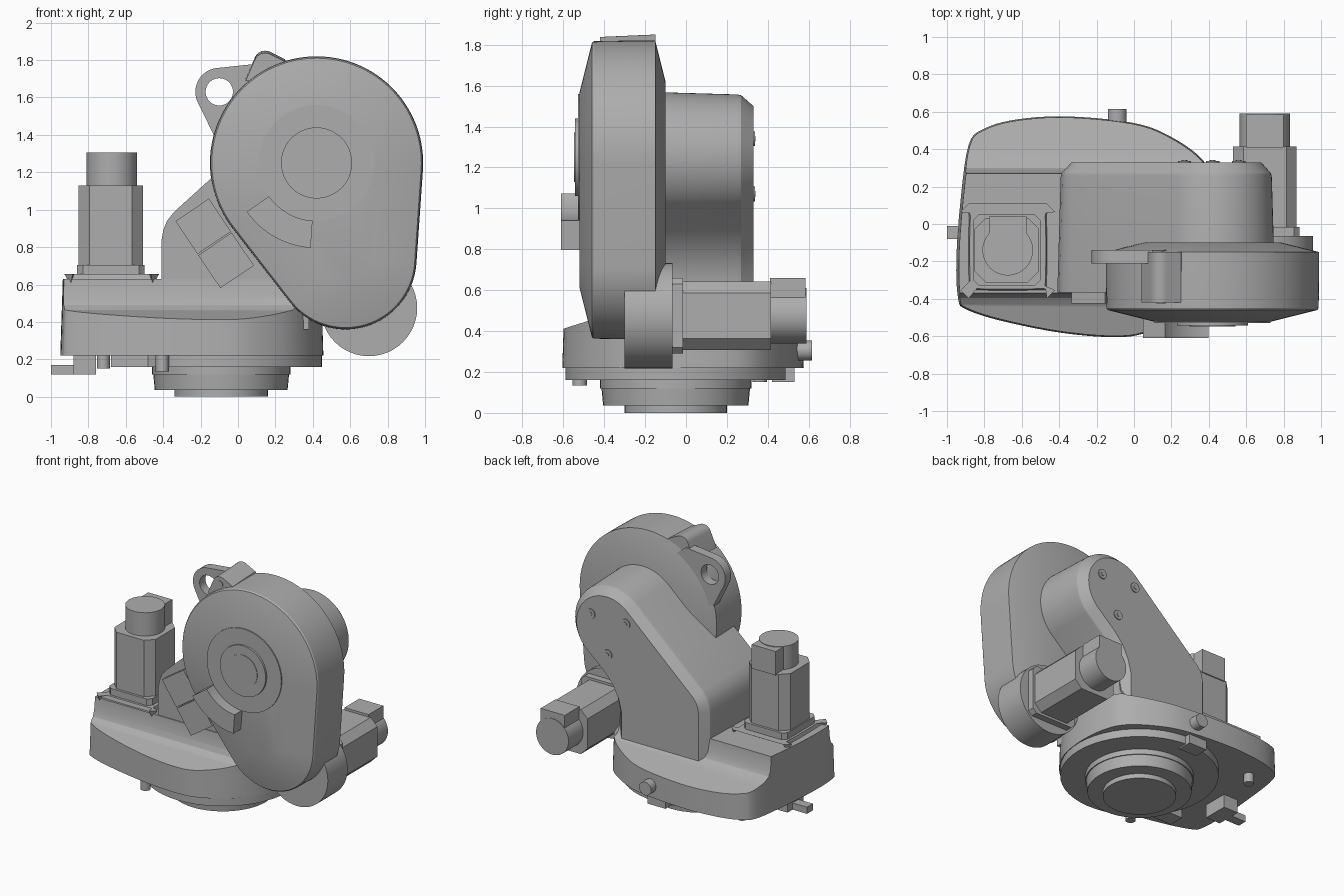
import bpy, bmesh, math
from mathutils import Vector

if "Cube" in bpy.data.objects:
    bpy.data.objects.remove(bpy.data.objects["Cube"])

grey = bpy.data.materials.new("cast_grey")
grey.diffuse_color = (0.42, 0.42, 0.42, 1)
grey.use_nodes = True
grey.node_tree.nodes["Principled BSDF"].inputs["Base Color"].default_value = grey.diffuse_color


def finish(name, bm, angle=25):
    bmesh.ops.recalc_face_normals(bm, faces=bm.faces)
    me = bpy.data.meshes.new(name)
    bm.to_mesh(me)
    bm.free()
    ob = bpy.data.objects.new(name, me)
    bpy.context.collection.objects.link(ob)
    me.materials.append(grey)
    bpy.ops.object.select_all(action='DESELECT')
    bpy.context.view_layer.objects.active = ob
    ob.select_set(True)
    bpy.ops.object.shade_smooth_by_angle(angle=math.radians(angle))
    return ob


def loft(name, rings, axis='Z', angle=25):
    """rings: list of (position on axis, 2D outline); capped at both ends"""
    put = {'X': lambda a, b, h: (h, a, b), 'Y': lambda a, b, h: (a, h, b),
           'Z': lambda a, b, h: (a, b, h)}[axis]
    bm = bmesh.new()
    vs = [[bm.verts.new(put(a, b, h)) for a, b in pts] for h, pts in rings]
    n = len(vs[0])
    for lo, hi in zip(vs, vs[1:]):
        for i in range(n):
            j = (i + 1) % n
            bm.faces.new((lo[i], lo[j], hi[j], hi[i]))
    bm.faces.new(vs[0])
    bm.faces.new(vs[-1])
    return finish(name, bm, angle)


def arc(cx, cy, r, a0, a1, n=24):
    return [(cx + r * math.cos(math.radians(a0 + (a1 - a0) * i / n)),
             cy + r * math.sin(math.radians(a0 + (a1 - a0) * i / n))) for i in range(n + 1)]


def cyl(name, c, r, lo, hi, axis='Z', r2=None, n=48):
    return loft(name, [(lo, arc(*c, r, 0, 360, n)[:-1]),
                       (hi, arc(*c, r2 or r, 0, 360, n)[:-1])], axis)


def rect(cx, cy, hx, hy, c=0.0):
    """rectangle with optional cut corners"""
    if not c:
        return [(cx - hx, cy - hy), (cx + hx, cy - hy), (cx + hx, cy + hy), (cx - hx, cy + hy)]
    return [(cx + a, cy + b) for a, b in (
        (-hx + c, -hy), (hx - c, -hy), (hx, -hy + c), (hx, hy - c),
        (hx - c, hy), (-hx + c, hy), (-hx, hy - c), (-hx, -hy + c))]


def box(name, x0, x1, y0, y1, z0, z1):
    return loft(name, [(z0, rect((x0 + x1) / 2, (y0 + y1) / 2, (x1 - x0) / 2, (y1 - y0) / 2)),
                       (z1, rect((x0 + x1) / 2, (y0 + y1) / 2, (x1 - x0) / 2, (y1 - y0) / 2))])


def inset(pts, d):
    """offset a counter-clockwise outline inwards"""
    out = []
    for i, p in enumerate(pts):
        p, a, b = Vector(p), Vector(pts[i - 1]), Vector(pts[(i + 1) % len(pts)])
        e, f = (p - a).normalized(), (b - p).normalized()
        n1, n2 = Vector((-e.y, e.x)), Vector((-f.y, f.x))
        out.append(tuple(p + (n1 + n2) * d / (1 + n1.dot(n2))))
    return out


def smooth(pts, n=5):
    """closed spline through the points"""
    out, m = [], len(pts)
    for i in range(m):
        a, b, c, d = (Vector(pts[(i + k) % m]) for k in (-1, 0, 1, 2))
        for s in range(n):
            t = s / n
            out.append(tuple(0.5 * (2 * b + (c - a) * t + (2 * a - 5 * b + 4 * c - d) * t * t
                                    + (3 * b - a - 3 * c + d) * t ** 3)))
    return out


def cut(ob, tool, op):
    m = ob.modifiers.new("cut", 'BOOLEAN')
    m.operation, m.object, m.solver = op, tool, 'EXACT'
    bpy.context.view_layer.objects.active = ob
    bpy.ops.object.modifier_apply(modifier=m.name)
    bpy.data.objects.remove(tool)


# Base housing: rounded outline, trimmed to a plateau with sloping shoulders
outline = smooth([(-.95, -.2), (-.94, -.4), (-.9, -.455), (-.72, -.515), (-.4, -.58), (-.1, -.605),
                  (.08, -.575), (.28, -.455), (.41, -.27), (.455, -.05), (.44, .18), (.37, .34),
                  (.2, .465), (0, .54), (-.35, .575), (-.62, .56), (-.8, .51), (-.885, .42), (-.93, .1)])
body = loft("base_housing", [(.22, outline), (.4, inset(outline, .006)), (.7, inset(outline, .016))])
trim = loft("trim", [(-1.2, p := [(-.7, .1), (.7, .1), (.7, .355), (.34, .462), (.3, .49), (.28, .53),
                                  (.27, .63), (-.37, .63), (-.378, .53), (-.395, .49), (-.43, .465),
                                  (-.7, .38)]), (1, p)], 'X')
cut(body, trim, 'INTERSECT')
cut(body, box("trim_end", .36, 1, -1, 1, .475, 1), 'DIFFERENCE')
for poly in body.data.polygons:
    poly.use_smooth = True
bpy.ops.object.select_all(action='DESELECT')
body.select_set(True)
bpy.context.view_layer.objects.active = body
bpy.ops.object.shade_smooth_by_angle(angle=math.radians(28))

# Turntable and mounting flange below
C = (-.09, -.05)
cyl("base_underside", C, .54, .16, .26)
cyl("turntable_collar", C, .37, .12, .18)
cyl("turntable", C, .355, .035, .14, r2=.365)
cyl("mounting_flange", C, .25, 0, .05)

# Small fittings under and behind the base
box("cable_bar", -1, -.76, -.08, -.01, .12, .17)
box("cable_block", -.88, -.76, -.14, .05, .12, .23)
box("front_clip", -.68, -.41, -.42, -.3, .16, .23)
box("side_clip", -.38, -.25, -.5, -.38, .165, .23)
box("rear_clip", -.2, -.05, .42, .53, .15, .23)
cyl("front_peg", (-.405, -.52), .035, .135, .24, n=20)
cyl("rear_peg", (-.72, .36), .035, .15, .24, n=20)
cyl("rear_plug", (-.09, .305), .05, .5, .615, 'Y', n=24)

# Shoulder arm leaning up from the base, with a bevelled rear cover
arm = arc(.43, 1.25, .325, -45, 132, 40) + [
    (-.13, 1.18), (-.34, .99), (-.38, .94), (-.4, .89), (-.41, .83), (-.41, .36), (.38, .36),
    (.38, .65), (.4, .73), (.44, .81), (.5, .88)]
loft("shoulder_arm", [(-.365, arm), (.25, inset(arm, .018)), (.27, inset(arm, .022)),
                      (.33, inset(arm, .075))], 'Y')
for i, (x, z) in enumerate([(.27, 1.34), (.56, 1.34), (.42, 1.07)]):
    cyl(f"cover_screw_{i}", (x, z), .036, .32, .337, 'Y', n=20)
    cyl(f"screw_socket_{i}", (x, z), .016, .33, .341, 'Y', n=6)

# Upper arm housing: hull of two circles, domed front and back
def hull(d):
    return arc(.42, 1.25, .57 - d, -4, 217.8, 64) + arc(.575, .74, .38 - d, 217.8, 356, 40)


loft("arm_housing", [(-.52, hull(.25)), (-.46, hull(.01)), (-.45, hull(.003)), (-.30, hull(0)),
                     (-.15, hull(0)), (-.10, hull(.2))], 'Y', 20)
cyl("pivot_plate", (.42, 1.25), .31, -.528, -.5, 'Y', n=64)
cyl("pivot_ring", (.42, 1.25), .19, -.543, -.5, 'Y', n=48)
cyl("pivot_cap", (.42, 1.25), .122, -.547, -.5, 'Y', n=40)
stop = arc(.42, 1.25, .455, 215, 266, 16) + arc(.42, 1.25, .31, 266, 215, 16)
loft("stop_block", [(-.61, stop), (-.49, stop)], 'Y')

# Lifting eye and pin boss on top of the arm
eye = arc(-.1, 1.63, .128, 95, 205) + [(-.13, 1.4), (.1, 1.4), (.2, 1.7), (.1, 1.78)]
plate = loft("lifting_eye", [(-.21, eye), (-.14, eye)], 'Y')
cut(plate, cyl("eye_hole", (-.1, 1.63), .073, -.4, 0, 'Y'), 'DIFFERENCE')
boss = [(.3, 1.7), (.25, 1.805)] + arc(.145, 1.79, .06, 60, 155, 12) + [(.04, 1.7)]
loft("pin_boss", [(-.42, [(x, z - .012) for x, z in boss]), (-.15, boss)], 'Y')
cyl("boss_pin", (.145, 1.785), .024, -.426, -.4, 'Y', n=20)

# Pair of cable boxes on the arm front
for i, (x, z) in enumerate([(-.186, .911), (-.064, .729)]):
    t = math.radians(-56)
    pts = [(x + a * math.cos(t) - b * math.sin(t), z + a * math.sin(t) + b * math.cos(t))
           for a, b in rect(0, 0, .106, .108)]
    loft(f"cable_box_{i}", [(-.425, pts), (-.3, pts)], 'Y')

# Upright motor on the plateau
barrel = smooth(rect(-.675, -.145, .215, .215, .03), 3)
loft("motor_foot", [(.6, barrel), (.655, inset(barrel, .015))])
loft("motor_flange", [(.65, p := rect(-.68, -.14, .18, .19, .03)), (.705, p)])
loft("motor_body", [(.7, p := rect(-.68, -.14, .172, .172, .058)), (1.13, p)])
cyl("motor_cap", (-.675, -.14), .135, 1.12, 1.305)
box("motor_connector", -.775, -.575, -.12, .04, 1.12, 1.3)

# Horizontal elbow motor and its round gearbox
M = (.70, .475)
cyl("gearbox", M, .258, -.3, -.065, 'Y')
loft("elbow_flange", [(-.08, p := rect(*M, .185, .185, .03)), (-.015, p)], 'Y')
loft("elbow_motor", [(-.02, p := rect(*M, .17, .167, .055)), (.415, p)], 'Y')
cyl("elbow_cap", M, .135, .4, .59, 'Y')
box("elbow_connector", .6, .8, .41, .585, .48, .66)
